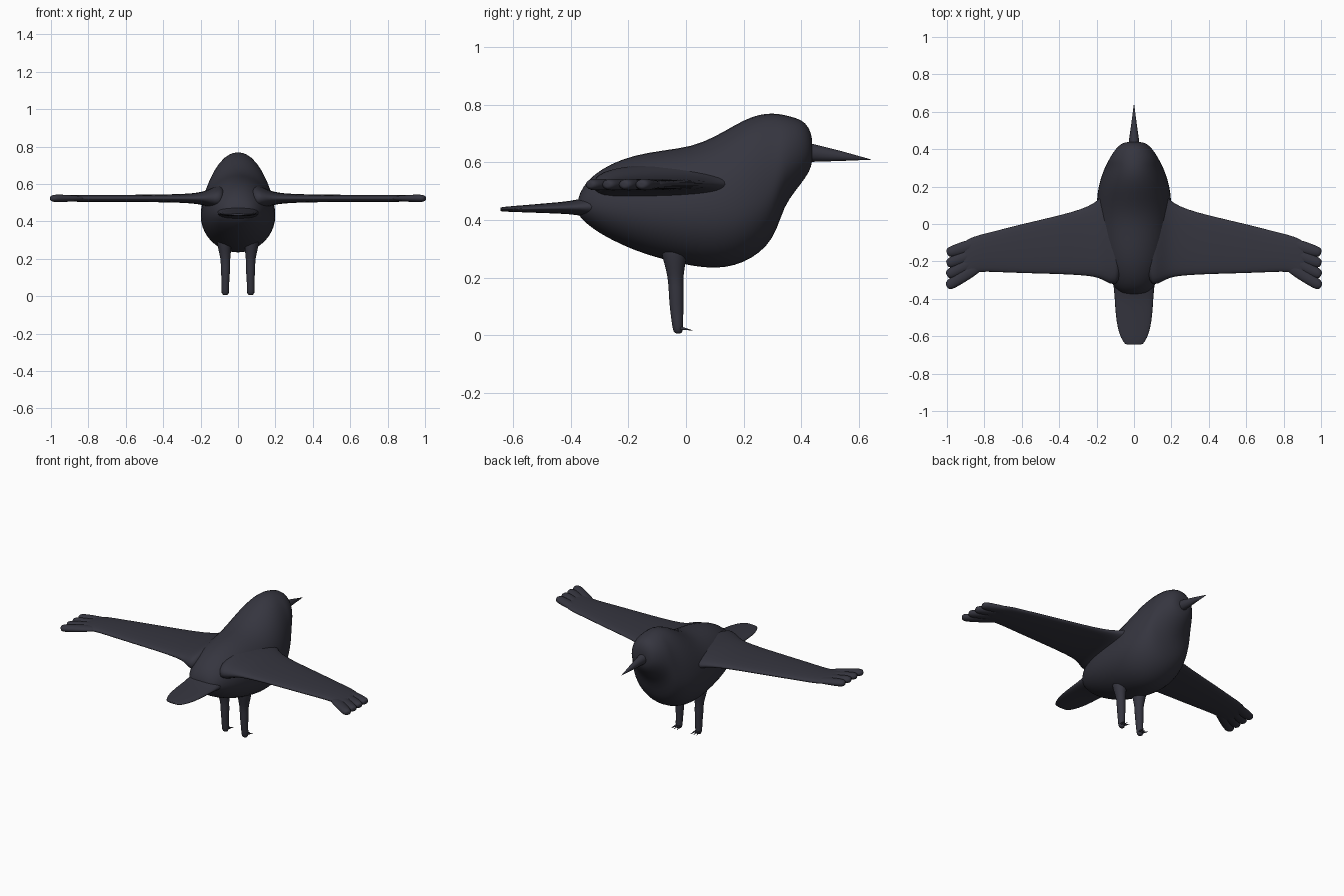
import bpy, math
from mathutils import Vector

if "Cube" in bpy.data.objects:
    bpy.data.objects.remove(bpy.data.objects["Cube"])

slate = bpy.data.materials.new("dark slate plumage")
slate.diffuse_color = (0.036, 0.036, 0.05, 1)
slate.use_nodes = True
slate.node_tree.nodes["Principled BSDF"].inputs["Base Color"].default_value = slate.diffuse_color


def loft(name, rings, mirror=False, subdiv=1):
    """Skin a list of equal-length rings, capping both ends."""
    n = len(rings[0])
    verts = [v for r in rings for v in r]
    faces = [[i * n + j, i * n + (j + 1) % n, (i + 1) * n + (j + 1) % n, (i + 1) * n + j]
             for i in range(len(rings) - 1) for j in range(n)]
    for base, flip in ((0, True), ((len(rings) - 1) * n, False)):
        c = len(verts)
        verts.append(tuple(sum((Vector(verts[base + j]) for j in range(n)), Vector()) / n))
        for j in range(n):
            tri = [base + j, base + (j + 1) % n, c]
            faces.append(tri[::-1] if flip else tri)
    me = bpy.data.meshes.new(name)
    me.from_pydata(verts, [], faces)
    me.materials.append(slate)
    ob = bpy.data.objects.new(name, me)
    bpy.context.collection.objects.link(ob)
    bpy.context.view_layer.objects.active = ob
    ob.select_set(True)
    # consistent outward normals
    bpy.ops.object.mode_set(mode='EDIT')
    bpy.ops.mesh.select_all(action='SELECT')
    bpy.ops.mesh.normals_make_consistent(inside=False)
    bpy.ops.object.mode_set(mode='OBJECT')
    bpy.ops.object.shade_smooth()
    ob.select_set(False)
    if mirror:
        ob.modifiers.new("mirror", 'MIRROR').use_mirror_merge = False
    if subdiv:
        m = ob.modifiers.new("smooth", 'SUBSURF')
        m.levels = m.render_levels = subdiv
    return ob


def angles(n):
    return [2 * math.pi * i / n for i in range(n)]


# Body and head: (y, bottom, widest height, top, half width)
body = [(-0.375, .42, .445, .475, .05), (-0.36, .40, .45, .515, .085), (-0.32, .365, .45, .56, .12),
        (-0.26, .33, .445, .598, .15), (-0.18, .292, .44, .628, .178), (-0.08, .26, .435, .645, .195),
        (0.02, .237, .43, .658, .202), (0.1, .228, .43, .692, .203), (0.17, .238, .435, .735, .198),
        (0.23, .265, .45, .765, .185), (0.28, .305, .48, .775, .167), (0.315, .36, .52, .773, .152),
        (0.34, .445, .585, .768, .138), (0.38, .50, .62, .757, .115), (0.415, .545, .635, .742, .088),
        (0.438, .585, .64, .70, .055)]


def body_ring(y, zb, zm, zt, w):
    ring = []
    for a in angles(20):
        s = math.sin(a)
        ring.append((w * math.cos(a), y, zm + s * ((zt - zm) if s > 0 else (zm - zb))))
    return ring


loft("body", [body_ring(*b) for b in body])

# Beak
loft("beak", [[(w * math.cos(a), y, z + h * math.sin(a)) for a in angles(12)]
              for y, z, w, h in ((.40, .636, .032, .034), (.44, .633, .028, .031),
                                 (.54, .622, .014, .017), (.64, .61, .001, .001))], subdiv=0)

# Tail: flat paddle (y, height, half width, half thickness)
tail = [(-0.26, .45, .12, .06), (-0.34, .445, .112, .035), (-0.40, .443, .106, .023),
        (-0.48, .441, .102, .018), (-0.56, .439, .09, .013), (-0.61, .438, .072, .010),
        (-0.638, .437, .052, .008), (-0.645, .437, .045, .006)]
loft("tail", [[(w * math.cos(a), y, z + h * math.sin(a)) for a in angles(14)]
              for y, z, w, h in tail])

# Wings: (x, trailing y, leading y, half thickness)
wing = [(.07, -.34, .22, .085), (.13, -.325, .19, .062), (.17, -.30, .155, .042), (.21, -.285, .115, .031),
        (.28, -.277, .082, .024), (.40, -.27, .048, .021), (.60, -.265, .002, .019),
        (.75, -.258, -.038, .019), (.83, -.255, -.057, .019), (.88, -.275, -.075, .018),
        (.92, -.305, -.098, .016)]


def wing_ring(x, y0, y1, h):
    ring = []
    for a in angles(18):
        c, s = math.cos(a), math.sin(a)
        flat = math.copysign(abs(s) ** 0.75, s)
        ring.append((x, (y0 + y1) / 2 + (y1 - y0) / 2 * c, .523 + h * flat))
    return ring


loft("wing", [wing_ring(*w) for w in wing], mirror=True)

# Wing tip feathers: four rounded fingers fanning out
for i in range(4):
    t = i / 3
    start = Vector((.82, -.10 - .115 * t, .523))
    tip = Vector((1.0, -.155 - .18 * t, .523))
    side = (tip - start).cross(Vector((0, 0, 1))).normalized()
    rings = []
    for f, w, h in ((0, .036, .012), (.45, .036, .019), (.75, .033, .022), (.92, .029, .021),
                    (.985, .020, .015), (1, .010, .008)):
        p = start.lerp(tip, f)
        rings.append([tuple(p + side * w * math.cos(a) + Vector((0, 0, h * math.sin(a))))
                      for a in angles(10)])
    loft("wing_tip_feather", rings, mirror=True)

# Legs: (z, x, y, half width, half depth)
leg = [(.33, .074, -.04, .046, .056), (.27, .072, -.04, .039, .044), (.235, .07, -.038, .033, .034),
       (.19, .067, -.036, .025, .027), (.15, .067, -.034, .027, .027), (.10, .067, -.033, .022, .025),
       (.05, .068, -.030, .021, .021), (.02, .068, -.028, .021, .019), (.006, .068, -.027, .014, .013)]
loft("leg", [[(x + w * math.cos(a), y + d * math.sin(a), z) for a in angles(12)]
             for z, x, y, w, d in leg], mirror=True)

# Claws: three thin spikes at each foot
for dx in (-.014, 0, .014):
    loft("claw", [[(.068 + dx * k + r * math.cos(a), y, z + r * math.sin(a)) for a in angles(6)]
                  for y, z, r, k in ((-.02, .024, .007, .7), (-.005, .022, .005, 1),
                                     (.022, .017, .0006, 1.5))], mirror=True, subdiv=0)
